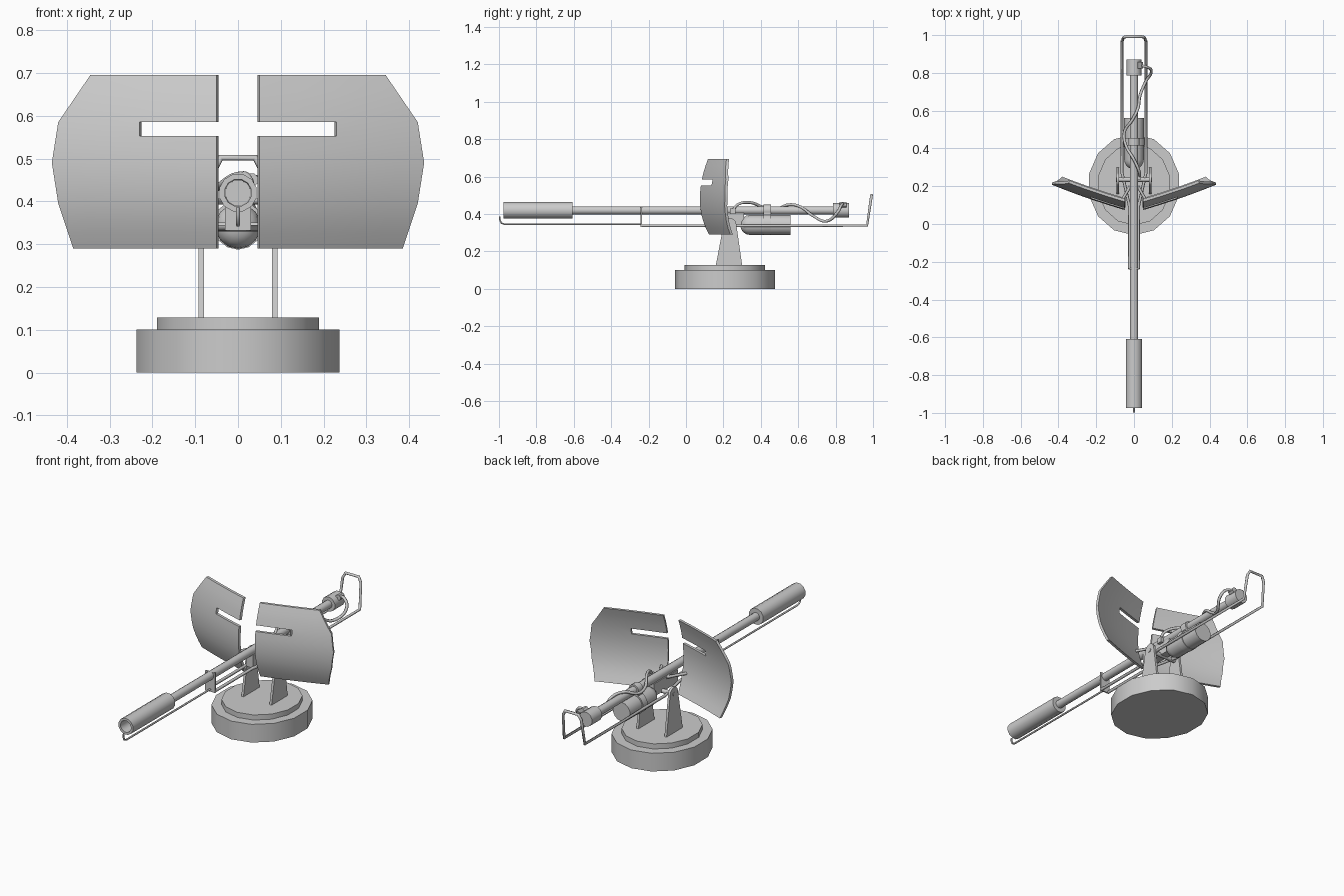
import bpy, bmesh, math
from mathutils import Vector

if "Cube" in bpy.data.objects:
    bpy.data.objects.remove(bpy.data.objects["Cube"])


def finish(name, bm, angle=35):
    bmesh.ops.recalc_face_normals(bm, faces=bm.faces)
    me = bpy.data.meshes.new(name)
    bm.to_mesh(me)
    bm.free()
    ob = bpy.data.objects.new(name, me)
    bpy.context.collection.objects.link(ob)
    activate(ob)
    bpy.ops.object.shade_smooth_by_angle(angle=math.radians(angle))
    return ob


def activate(ob):
    bpy.ops.object.select_all(action='DESELECT')
    ob.select_set(True)
    bpy.context.view_layer.objects.active = ob


def lathe(name, profile, center, sides=12, axis='Y', sx=1.0):
    """Closed turned shape from (position along axis, radius) points."""
    bm = bmesh.new()
    rings = []
    for p, r in profile:
        ring = []
        for i in range(sides):
            a = 2 * math.pi * (i + 0.5) / sides
            u, v = r * math.cos(a), r * math.sin(a)
            co = (u, p, v) if axis == 'Y' else (u * sx, v, p)
            ring.append(bm.verts.new(Vector(co) + Vector(center)))
        rings.append(ring)
    for a, b in zip(rings, rings[1:]):
        for i in range(sides):
            j = (i + 1) % sides
            bm.faces.new((a[i], a[j], b[j], b[i]))
    bm.faces.new(rings[0])
    bm.faces.new(rings[-1])
    return finish(name, bm)


def plate(name, outline, x0, x1):
    """(y, z) outline extruded from x0 to x1."""
    bm = bmesh.new()
    a = [bm.verts.new((x0, y, z)) for y, z in outline]
    f = bm.faces.new(a)
    g = bmesh.ops.extrude_face_region(bm, geom=[f])['geom']
    bmesh.ops.translate(bm, vec=(x1 - x0, 0, 0),
                        verts=[v for v in g if isinstance(v, bmesh.types.BMVert)])
    return finish(name, bm)


def box(name, x0, x1, y0, y1, z0, z1):
    return plate(name, [(y0, z0), (y1, z0), (y1, z1), (y0, z1)], x0, x1)


def tube(name, pts, radius, smooth=False, res=1):
    cu = bpy.data.curves.new(name, 'CURVE')
    cu.dimensions = '3D'
    cu.bevel_depth = radius
    cu.bevel_resolution = res
    cu.use_fill_caps = True
    if smooth:
        sp = cu.splines.new('BEZIER')
        sp.resolution_u = 6
        sp.bezier_points.add(len(pts) - 1)
        for bp, p in zip(sp.bezier_points, pts):
            bp.co = p
            bp.handle_left_type = bp.handle_right_type = 'AUTO'
    else:
        sp = cu.splines.new('POLY')
        sp.points.add(len(pts) - 1)
        for q, p in zip(sp.points, pts):
            q.co = (*p, 1)
    ob = bpy.data.objects.new(name, cu)
    bpy.context.collection.objects.link(ob)
    activate(ob)
    bpy.ops.object.convert(target='MESH')
    return ob


# Turntable base, two steps
lathe("base_lower", [(0, .2675), (.10, .2675)], (0, .208, 0), 14, 'Z', .91)
lathe("base_upper", [(.10, .215), (.128, .215)], (0, .208, 0), 14, 'Z', .905)

# Rounded support plates
arc = [(.235 + .034 * math.cos(math.radians(a)), .345 + .034 * math.sin(math.radians(a)))
       for a in range(0, 181, 30)]
for s, side in ((1, "right"), (-1, "left")):
    plate("support_" + side, [(.16, .128), (.30, .128)] + arc, s * .079, s * .092)
tube("pivot_axle", [(-.095, .235, .34), (.095, .235, .34)], .012)

# Barrel, muzzle sleeve and breech
Z = .42
lathe("barrel", [(-.62, .022), (.80, .022)], (0, 0, Z))
lathe("muzzle_sleeve", [(-.63, .03), (-.975, .032), (-.975, .045), (-.608, .045), (-.608, .02)],
      (0, 0, Z))
lathe("breech", [(.785, .04), (.872, .04)], (0, 0, Z))

# Gas tank with domed front, and its clamp
dome = [(.34 - .05 * math.cos(math.radians(a)), .053 * math.sin(math.radians(a)))
        for a in (8, 30, 50, 70, 90)]
lathe("tank", dome + [(.56, .053)], (0, 0, .342), 14)
lathe("tank_strap", [(.415, .058), (.455, .058)], (0, 0, .345), 14)
lathe("barrel_clamp", [(.415, .031), (.455, .031)], (0, 0, Z))
box("clamp_web", -.028, .028, .415, .455, .38, .42)

# Front bracket and cradle under the barrel
box("front_bracket", -.03, .03, -.242, -.234, .332, .44)
box("cradle", -.022, .022, .10, .31, .335, .405)

# Frame rails running back into the rear handle loop
half = [(.023, -.238, .338), (.023, .09, .338), (.063, .27, .338), (.063, .968, .338),
        (.055, .988, .475), (.04, .992, .502)]
tube("frame_and_handle", half + [(-x, y, z) for x, y, z in reversed(half)], .008)

# Thin guide rod hooked up at the muzzle
tube("guide_rod", [(0, -.24, .345), (0, -.97, .345), (0, -.987, .352), (0, -.995, .37),
                   (0, -.995, .386)], .005)

# Hose and its fittings
tube("hose", [(.03, .25, .42), (.028, .275, .45), (0, .34, .462), (-.045, .42, .435),
              (-.05, .49, .43), (-.01, .55, .45), (.02, .61, .44), (.032, .68, .39),
              (.06, .75, .362), (.092, .81, .41), (.065, .832, .45), (.02, .84, .452)],
     .008, True)
lathe("hose_fitting", [(.822, .016), (.858, .016)], (.032, 0, .45), 8)
box("hose_inlet", .012, .038, .235, .265, .40, .43)


# Curved shield halves with sight slots
def lerp(pts, t):
    for (a, u), (b, v) in zip(pts, pts[1:]):
        if t <= b:
            return u + (v - u) * (t - a) / (b - a)
    return pts[-1][1]


edge = [(.29, .385), (.395, .42), (.49, .435), (.585, .42), (.695, .345)]
rows = [.29, .325, .36, .395, .443, .49, .522, .553, .585, .622, .658, .695]
for s, side in ((1, "right"), (-1, "left")):
    bm = bmesh.new()
    grid = []
    for z in rows:
        xm = lerp(edge, z)
        k = 1.5 if z < .475 else .95
        fy = .074 + k * (z - .475) ** 2 * .95
        xs = [.05, .14, .23] + [.23 + (xm - .23) * t for t in (.33, .67, 1)]
        grid.append([bm.verts.new((s * x, fy + .29 * (x - .05) + .15 * (x - .05) ** 2, z))
                     for x in xs])
    for i in range(len(rows) - 1):
        for j in range(5):
            if rows[i] == .553 and j < 2:
                continue
            bm.faces.new((grid[i][j], grid[i][j + 1], grid[i + 1][j + 1], grid[i + 1][j]))
    front = [f for f in bm.faces]
    back = bmesh.ops.extrude_face_region(bm, geom=front, use_keep_orig=True)['geom']
    bmesh.ops.translate(bm, vec=(s * -.004, .014, 0),
                        verts=[v for v in back if isinstance(v, bmesh.types.BMVert)])
    finish("shield_" + side, bm)
    # Shield mounting arm
    tube("shield_arm_" + side, [(s * .02, .20, .40), (s * .075, .105, .40)], .008)
